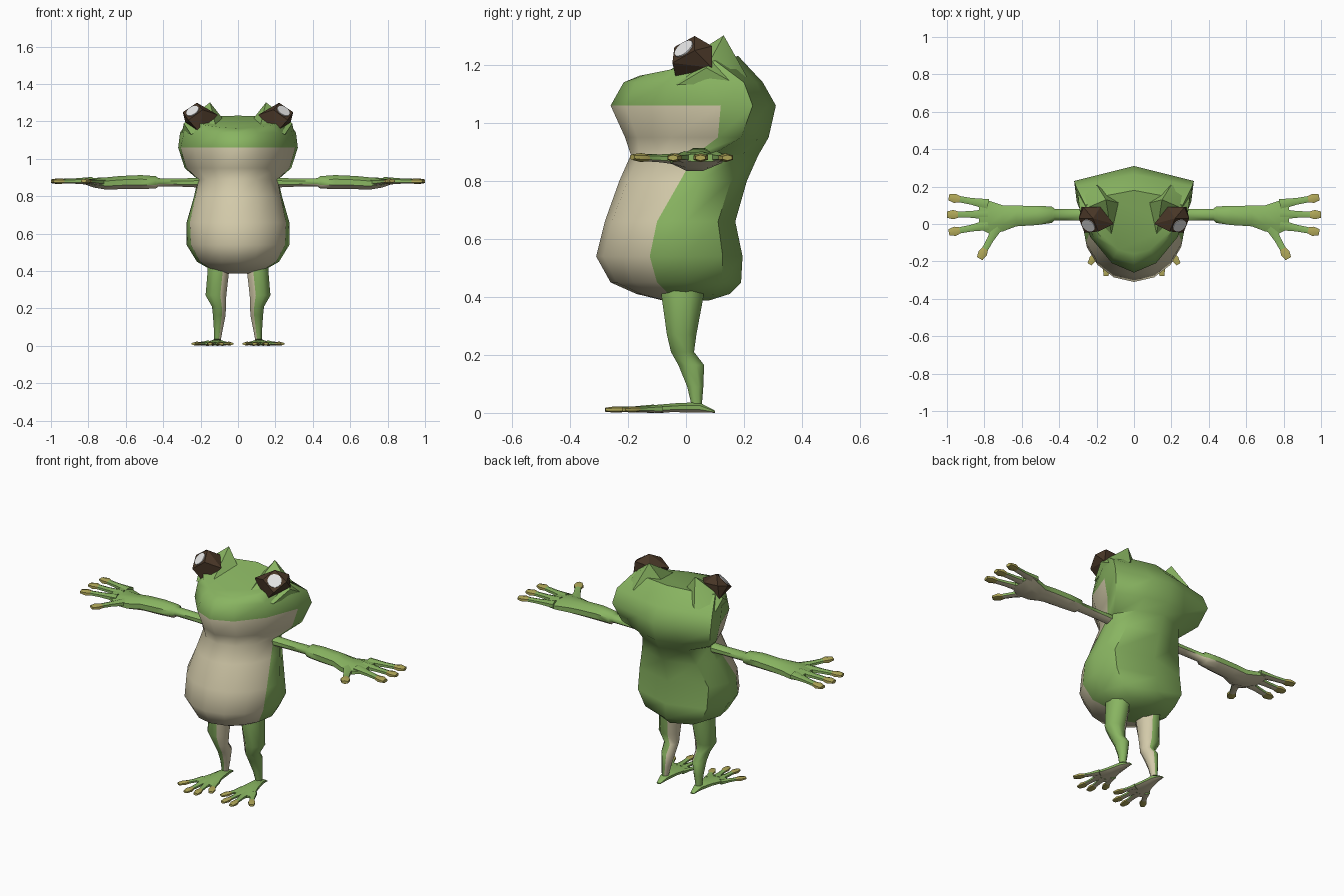
import bpy, bmesh, math
from mathutils import Vector

if "Cube" in bpy.data.objects:
    bpy.data.objects.remove(bpy.data.objects["Cube"])

X, Y, Z = Vector((1, 0, 0)), Vector((0, 1, 0)), Vector((0, 0, 1))
GREEN, CREAM, TIP, BROWN, WHITE = range(5)
mats = []
for name, col in (("leaf_green", (0.25, 0.46, 0.12)), ("cream", (0.65, 0.59, 0.40)),
                  ("yellow_tip", (0.45, 0.40, 0.10)), ("dark_brown", (0.065, 0.037, 0.02)),
                  ("white", (0.85, 0.85, 0.85))):
    m = bpy.data.materials.new(name)
    m.diffuse_color = (*col, 1)
    m.use_nodes = True
    m.node_tree.nodes["Principled BSDF"].inputs["Base Color"].default_value = m.diffuse_color
    mats.append(m)


def section(c, u, v, ru, rv, n=8):
    """Elliptical ring of points around c."""
    return [Vector(c) + u * ru * math.cos(a) + v * rv * math.sin(a)
            for a in (2 * math.pi * (i + 0.5) / n for i in range(n))]


def loft(bm, rings, tip_from=99):
    """Skin and cap a list of rings; segments from tip_from on get the tip colour."""
    vs = [[bm.verts.new(p) for p in r] for r in rings]
    n = len(vs[0])
    for k in range(len(vs) - 1):
        for i in range(n):
            j = (i + 1) % n
            f = bm.faces.new((vs[k][i], vs[k][j], vs[k + 1][j], vs[k + 1][i]))
            f.material_index = TIP if k >= tip_from else GREEN
    bm.faces.new(vs[0])
    end = bm.faces.new(vs[-1])
    end.material_index = TIP if len(vs) > tip_from else GREEN


def digit(bm, start, end, w, h):
    """Finger or toe with a bulging tip."""
    a, b = Vector(start), Vector(end)
    d = b - a
    side = Z.cross(d).normalized()
    tip = 1 - 0.06 / d.length
    steps = ((0, 1.35, 1.5), (tip * 0.6, 0.85, 1), (tip, 0.8, 0.9),
             (tip + (1 - tip) * 0.45, 1.2, 1.1), (1, 0.8, 0.7))
    loft(bm, [section(a + d * t, side, Z, w * sw, h * sh, 6) for t, sw, sh in steps], 2)


def hull(bm, pts, mat):
    vs = [bm.verts.new(p) for p in pts]
    bmesh.ops.convex_hull(bm, input=vs)
    for f in bm.faces:
        f.material_index = mat


def finish(name, bm, rule=None, mirror=True, angle=50):
    bmesh.ops.recalc_face_normals(bm, faces=bm.faces)
    bm.normal_update()
    if rule:
        for f in bm.faces:
            if f.material_index == GREEN and rule(f.calc_center_median(), f.normal):
                f.material_index = CREAM
    me = bpy.data.meshes.new(name)
    bm.to_mesh(me)
    bm.free()
    for m in mats:
        me.materials.append(m)
    ob = bpy.data.objects.new(name, me)
    bpy.context.collection.objects.link(ob)
    bpy.ops.object.select_all(action='DESELECT')
    ob.select_set(True)
    bpy.context.view_layer.objects.active = ob
    bpy.ops.object.shade_smooth_by_angle(angle=math.radians(angle))
    if mirror:
        ob.modifiers.new("mirror", 'MIRROR').use_mirror_merge = False
    return ob


# Body and head: z, slope, front y, back y, half width, belly edge y, widest y, back power
BODY = [(0.388, 0, -0.08, 0.08, 0.08, -0.04, 0.0, 2),
        (0.41, 0, -0.17, 0.15, 0.15, -0.06, 0.0, 2),
        (0.45, 0, -0.26, 0.19, 0.22, -0.10, 0.0, 2.3),
        (0.54, 0, -0.31, 0.195, 0.275, -0.125, 0.0, 2.3),
        (0.66, 0, -0.28, 0.17, 0.275, -0.10, 0.0, 2.3),
        (0.80, 0, -0.23, 0.21, 0.235, -0.02, 0.05, 2),
        (0.89, 0, -0.19, 0.25, 0.215, 0.03, 0.09, 1.7),
        (0.95, 0, -0.21, 0.285, 0.285, 0.11, 0.19, 1.2),
        (1.06, 0, -0.26, 0.31, 0.32, 0.12, 0.23, 1),
        (1.14, 0, -0.215, 0.265, 0.31, 0.08, 0.20, 1.1),
        (1.195, 0.2, -0.16, 0.18, 0.26, 0.0, 0.10, 1.4)]


def body_ring(z, slope, yf, yb, w, ye, ym, pb):
    pf = 2 if z < 0.9 else 1.75
    ys = [yf + (ye - yf) * (1 - math.cos(math.radians(a))) for a in (0, 30, 60, 90)]
    ys += [ym, ym + (yb - ym) * 0.65, yb]
    half = []
    for y in ys:
        t, p = ((ym - y) / (ym - yf), pf) if y < ym else ((y - ym) / (yb - ym), pb)
        half.append((w * max(0, 1 - min(1, t) ** p) ** (1 / p), y))
    ring = half + [(-x, y) for x, y in half[-2:0:-1]]
    return [Vector((x, y, z + slope * y)) for x, y in ring]


bm = bmesh.new()
loft(bm, [body_ring(*r) for r in BODY])
bm.faces.ensure_lookup_table()
for k in range(8):                      # belly and lower jaw columns are cream
    for i in (0, 1, 2, 9, 10, 11):
        bm.faces[k * 12 + i].material_index = CREAM
finish("body_and_head", bm, mirror=False)

# Brow ridges behind the eyes
bm = bmesh.new()
hull(bm, [(0.15, 0.13, 1.302), (0.07, 0.11, 1.20), (0.20, 0.21, 1.16), (0.30, 0.16, 1.14),
          (0.29, 0.07, 1.19), (0.25, -0.03, 1.13), (0.12, -0.06, 1.18)], GREEN)
finish("brow", bm, angle=35)

# Faceted eyes
B, C, F1, F2 = (Vector(p) for p in ((0.22, 0.03, 1.30), (0.295, 0.03, 1.25),
                                    (0.265, -0.047, 1.207), (0.19, -0.04, 1.262)))
bm = bmesh.new()
hull(bm, [B, C, F1, F2, (0.108, 0.0, 1.235), (0.20, -0.03, 1.135), (0.18, 0.09, 1.26),
          (0.27, 0.09, 1.265), (0.28, 0.09, 1.19)], BROWN)
finish("eye", bm, angle=15)

# White glint plates on the eyes
n = (F2 - B).cross(C - B).normalized()
if n.z < 0:
    n = -n
mid = (B + C + F1 + F2) / 4
u = (C - B).normalized()
bm = bmesh.new()
loft(bm, [section(mid + n * d, u, n.cross(u), 0.038, 0.038, 14) for d in (-0.003, 0.005)])
for f in bm.faces:
    f.material_index = WHITE
finish("eye_glint", bm, angle=30)

# Arms with palm: x, y, z, half depth, half height
bm = bmesh.new()
ARM = [(0.15, 0.05, 0.872, 0.035, 0.03), (0.30, 0.05, 0.873, 0.033, 0.024),
       (0.425, 0.05, 0.874, 0.034, 0.024), (0.44, 0.05, 0.874, 0.048, 0.036),
       (0.52, 0.045, 0.876, 0.055, 0.04), (0.63, 0.043, 0.873, 0.06, 0.038),
       (0.70, 0.03, 0.868, 0.075, 0.036), (0.77, 0.035, 0.872, 0.095, 0.028),
       (0.83, 0.055, 0.88, 0.085, 0.014)]
loft(bm, [section((x, y, z), Y, Z, ry, rz) for x, y, z, ry, rz in ARM])
for start, end in (((0.78, 0.105, 0.882), (0.99, 0.143, 0.88)),
                   ((0.78, 0.052, 0.882), (1.0, 0.05, 0.88)),
                   ((0.78, -0.005, 0.882), (0.99, -0.045, 0.88)),
                   ((0.73, -0.015, 0.875), (0.825, -0.185, 0.882))):
    digit(bm, start, end, 0.024, 0.014)
finish("arm", bm, lambda c, n: n.z < -0.5 or (c.x < 0.36 and n.z < 0 and n.y < -0.3))

# Legs: x, y, z, half width, half depth
bm = bmesh.new()
LEG = [(0.105, -0.01, 0.46, 0.065, 0.08), (0.105, -0.012, 0.40, 0.062, 0.078),
       (0.118, -0.015, 0.27, 0.06, 0.055), (0.102, -0.012, 0.21, 0.04, 0.043),
       (0.10, 0.018, 0.165, 0.037, 0.048), (0.105, 0.032, 0.09, 0.026, 0.03),
       (0.11, 0.037, 0.025, 0.018, 0.019)]
loft(bm, [section((x, y, z), X, Y, rx, ry) for x, y, z, rx, ry in LEG])
finish("leg", bm, lambda c, n: n.x < -0.3)

# Feet with four toes: x, y, z, half width, half height
bm = bmesh.new()
FOOT = [(0.11, 0.10, 0.004, 0.012, 0.004), (0.11, 0.045, 0.019, 0.026, 0.019),
        (0.115, -0.03, 0.018, 0.04, 0.017), (0.12, -0.10, 0.015, 0.062, 0.014),
        (0.125, -0.14, 0.012, 0.055, 0.01)]
loft(bm, [section((x, y, z), X, Z, rx, rz) for x, y, z, rx, rz in FOOT])
for start, end in (((0.16, -0.09, 0.014), (0.238, -0.215, 0.011)),
                   ((0.135, -0.11, 0.014), (0.15, -0.278, 0.011)),
                   ((0.11, -0.11, 0.014), (0.088, -0.27, 0.011)),
                   ((0.085, -0.08, 0.014), (0.035, -0.205, 0.011))):
    digit(bm, start, end, 0.018, 0.01)
finish("foot", bm, lambda c, n: n.z < -0.5)
